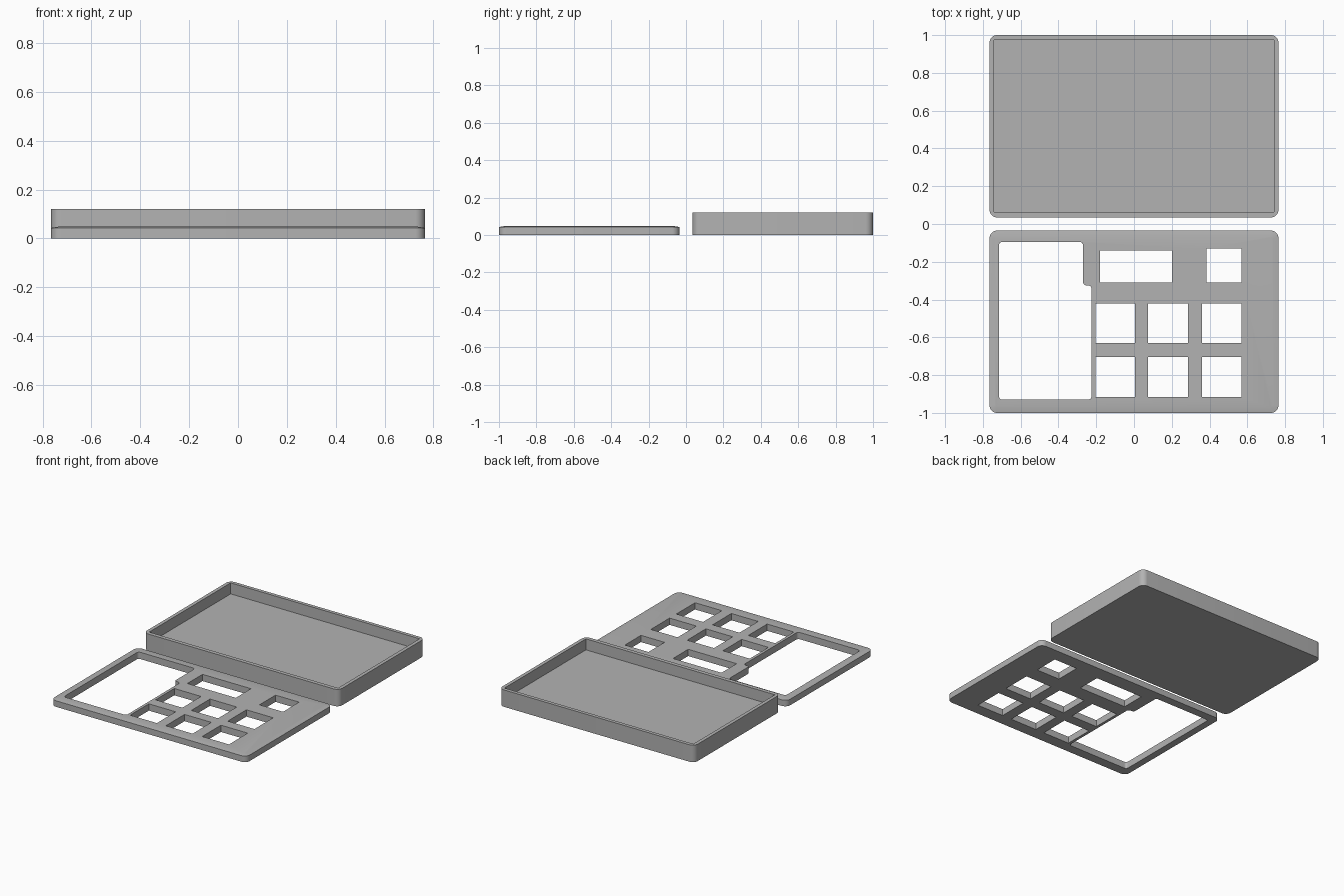
import bpy
import bmesh
from math import cos, sin, pi, radians

if "Cube" in bpy.data.objects:
    bpy.data.objects.remove(bpy.data.objects["Cube"], do_unlink=True)

grey = bpy.data.materials.new("matte grey")
grey.use_nodes = True
grey.diffuse_color = (0.45, 0.45, 0.45, 1)
grey.node_tree.nodes["Principled BSDF"].inputs["Base Color"].default_value = grey.diffuse_color


def rounded(x0, x1, y0, y1, r=0, steps=8):
    """Counter-clockwise outline of a rectangle with rounded corners."""
    if r == 0:
        return [(x0, y0), (x1, y0), (x1, y1), (x0, y1)]
    centres = [(x1 - r, y1 - r), (x0 + r, y1 - r), (x0 + r, y0 + r), (x1 - r, y0 + r)]
    return [(cx + r * cos(a), cy + r * sin(a))
            for q, (cx, cy) in enumerate(centres)
            for a in [(q + k / steps) * pi / 2 for k in range(steps + 1)]]


def loft(name, layers):
    """Solid skinned through (outline, height) layers and capped at both ends."""
    bm = bmesh.new()
    rings = [[bm.verts.new((x, y, z)) for x, y in outline] for outline, z in layers]
    for low, high in zip(rings, rings[1:]):
        for i in range(len(low)):
            j = (i + 1) % len(low)
            bm.faces.new((low[i], low[j], high[j], high[i]))
    bm.faces.new(rings[0][::-1])
    bm.faces.new(rings[-1])
    mesh = bpy.data.meshes.new(name)
    bm.to_mesh(mesh)
    bm.free()
    mesh.materials.append(grey)
    obj = bpy.data.objects.new(name, mesh)
    bpy.context.collection.objects.link(obj)
    return obj


def cut(target, outline, z0, z1):
    """Cut a straight pocket or hole out of the target."""
    cutter = loft("cutter", [(outline, z0), (outline, z1)])
    mod = target.modifiers.new("cut", "BOOLEAN")
    mod.object = cutter
    mod.solver = "EXACT"
    bpy.context.view_layer.objects.active = target
    bpy.ops.object.modifier_apply(modifier=mod.name)
    bpy.data.objects.remove(cutter, do_unlink=True)


W = 0.765

# Open tray with a thin wall
tray_outline = rounded(-W, W, 0.035, 1, 0.04)
tray = loft("bottom_tray", [(tray_outline, 0), (tray_outline, 0.12)])
cut(tray, rounded(-0.74, 0.74, 0.063, 0.975), 0.042, 0.2)

# Cover plate with a very shallow sloped rim
plate_outline = rounded(-W, W, -1, -0.035, 0.04)
plate_top = rounded(-W + 0.03, W - 0.03, -0.97, -0.065, 0.01)
cover = loft("cover_plate", [(plate_outline, 0), (plate_outline, 0.043), (plate_top, 0.048)])

# Screen window with a stepped upper corner
r = 0.018
window = []
for cx, cy, start, turn in [(-0.27 - r, -0.095 - r, 0, 1), (-0.715 + r, -0.095 - r, 1, 1),
                            (-0.715 + r, -0.93 + r, 2, 1), (-0.225 - r, -0.93 + r, 3, 1),
                            (-0.225 - r, -0.325 - r, 0, 1), (-0.27 + r, -0.325 + r, 3, -1)]:
    for k in range(7):
        a = (start + turn * k / 6) * pi / 2
        window.append((cx + r * cos(a), cy + r * sin(a)))
cut(cover, window, -0.1, 0.2)

# Label slot, small button and the grid of key openings
holes = [(-0.18, 0.2, -0.31, -0.14), (0.385, 0.57, -0.31, -0.13)]
holes += [(x, x + 0.21, y, y + 0.21) for x in (-0.205, 0.075, 0.36) for y in (-0.915, -0.63)]
for hole in holes:
    cut(cover, rounded(*hole), -0.1, 0.2)

# Smooth rounded corners, crisp edges
for obj in (tray, cover):
    bpy.ops.object.select_all(action="DESELECT")
    obj.select_set(True)
    bpy.context.view_layer.objects.active = obj
    bpy.ops.object.shade_smooth_by_angle(angle=radians(25))
